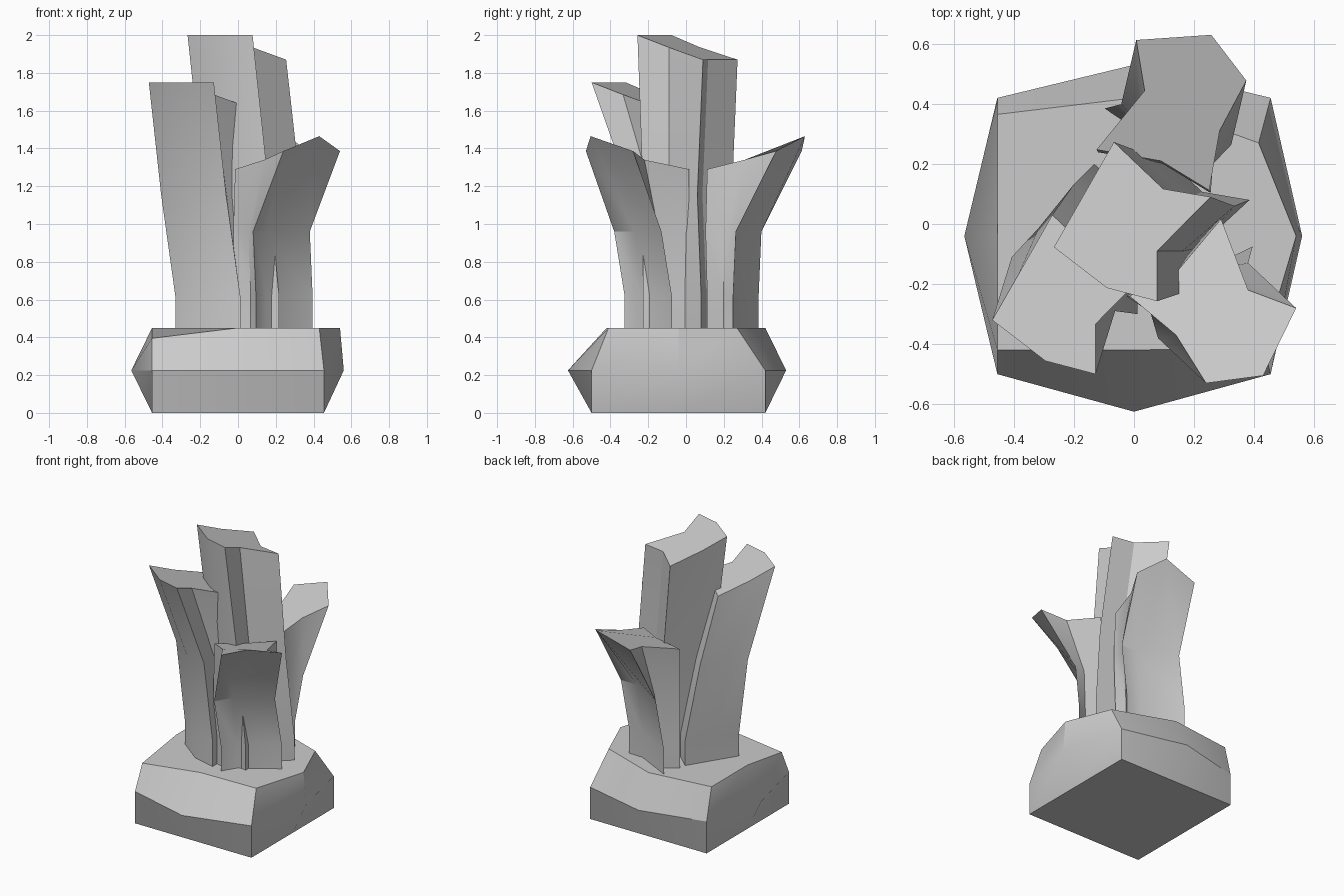
import bpy, bmesh
from math import radians
from mathutils import Matrix, Vector

if "Cube" in bpy.data.objects:
    bpy.data.objects.remove(bpy.data.objects["Cube"])

# ring order: three front points, right notch, three back points, left side
WEIGHT = [1, 1, 1, .5, 0, 0, 0, .5]   # 1 = front side, 0 = back side


def loft(name, rings, matrix=Matrix()):
    """Skin a stack of equal rings and cap both ends."""
    bm = bmesh.new()
    vs = [[bm.verts.new(matrix @ Vector(p)) for p in r] for r in rings]
    n = len(rings[0])
    for a, b in zip(vs, vs[1:]):
        for i in range(n):
            j = (i + 1) % n
            bm.faces.new((a[i], a[j], b[j], b[i]))
    bm.faces.new(vs[0])
    bm.faces.new(vs[-1])
    bmesh.ops.recalc_face_normals(bm, faces=bm.faces[:])
    me = bpy.data.meshes.new(name)
    bm.to_mesh(me)
    bm.free()
    ob = bpy.data.objects.new(name, me)
    bpy.context.collection.objects.link(ob)
    bpy.ops.object.select_all(action='DESELECT')
    ob.select_set(True)
    bpy.context.view_layer.objects.active = ob
    bpy.ops.object.shade_smooth_by_angle(angle=radians(30))


def crystal(name, top, bend_z, bend, foot, matrix=Matrix(), groove=None):
    """Loft foot -> kink -> bend -> slanted top; bend and foot are
    (front shift, back shift) pairs applied to the top outline.
    groove gives the middle front point below the bend."""
    def ring(shift, z, mid=None):
        f, b = Vector(shift[0]), Vector(shift[1])
        out = []
        for p, w in zip(top, WEIGHT):
            s = b.lerp(f, w)
            out.append((p[0] + s.x, p[1] + s.y, z))
        if mid:
            out[1] = (*mid, z)
        return out
    g = groove or (None, None)
    loft(name, [ring(foot, .40, g[1]), ring(foot, .62, g[1]),
                ring(bend, bend_z, g[0]), top], matrix)


# faceted rock base: square foot, swollen waist, uneven top
foot = [(-.455, -.5, 0), (0, -.5, 0), (.455, -.5, 0), (.455, -.04, 0),
        (.455, .42, 0), (0, .42, 0), (-.455, .42, 0), (-.455, -.04, 0)]
waist = [(x, y, .225) for x, y, z in foot]
for i, xy in ((1, (0, -.625)), (3, (.56, -.04)), (5, (0, .53)), (7, (-.565, -.04))):
    waist[i] = (*xy, .225)
upper = [(-.455, -.42, .395), (0, -.42, .45), (.43, -.41, .45), (.54, -.04, .45),
         (.415, .27, .45), (0, .42, .45), (-.455, .365, .45), (-.455, -.04, .45)]
loft("rock_base", [foot, waist, upper])

# two tall crystals sharing one outline
outline = [(-.267, -.077), (-.09, -.213), (.077, -.257), (.077, -.09),
           (.255, .09), (.097, .117), (-.067, .273), (-.18, .075)]
tall = [(x, y, 1.87 + .13 * w) for (x, y), w in zip(outline, WEIGHT)]
crystal("tall_crystal", tall, 1.155,
        ((.09, .03), (.08, -.03)), ((.14, .03), (.13, -.01)))
left = [(x - .205, y - .243, z - .25) for x, y, z in tall]
crystal("left_crystal", left, 1.155,
        ((.065, .21), (.07, .10)), ((.14, .20), (.14, .17)))

# two short flared crystals, the second turned 120 degrees
short = [(.54, -.28, 1.386), (.43, -.505, 1.465), (.24, -.53, 1.386), (.22, -.38, 1.34),
         (-.015, -.24, 1.29), (.15, -.15, 1.30), (.29, .017, 1.29), (.38, -.22, 1.34)]
short[3] = (.14, -.37, 1.34)
turn = Matrix.Translation((.035, .005, 0)) @ Matrix.Rotation(radians(120), 4, 'Z')
for name, m in (("right_crystal", Matrix()), ("back_crystal", turn)):
    crystal(name, short, .96,
            ((-.16, .15), (-.01, .0)), ((-.145, .205), (.0, .0)), m,
            groove=((.15, -.27), (.15, -.235)))
